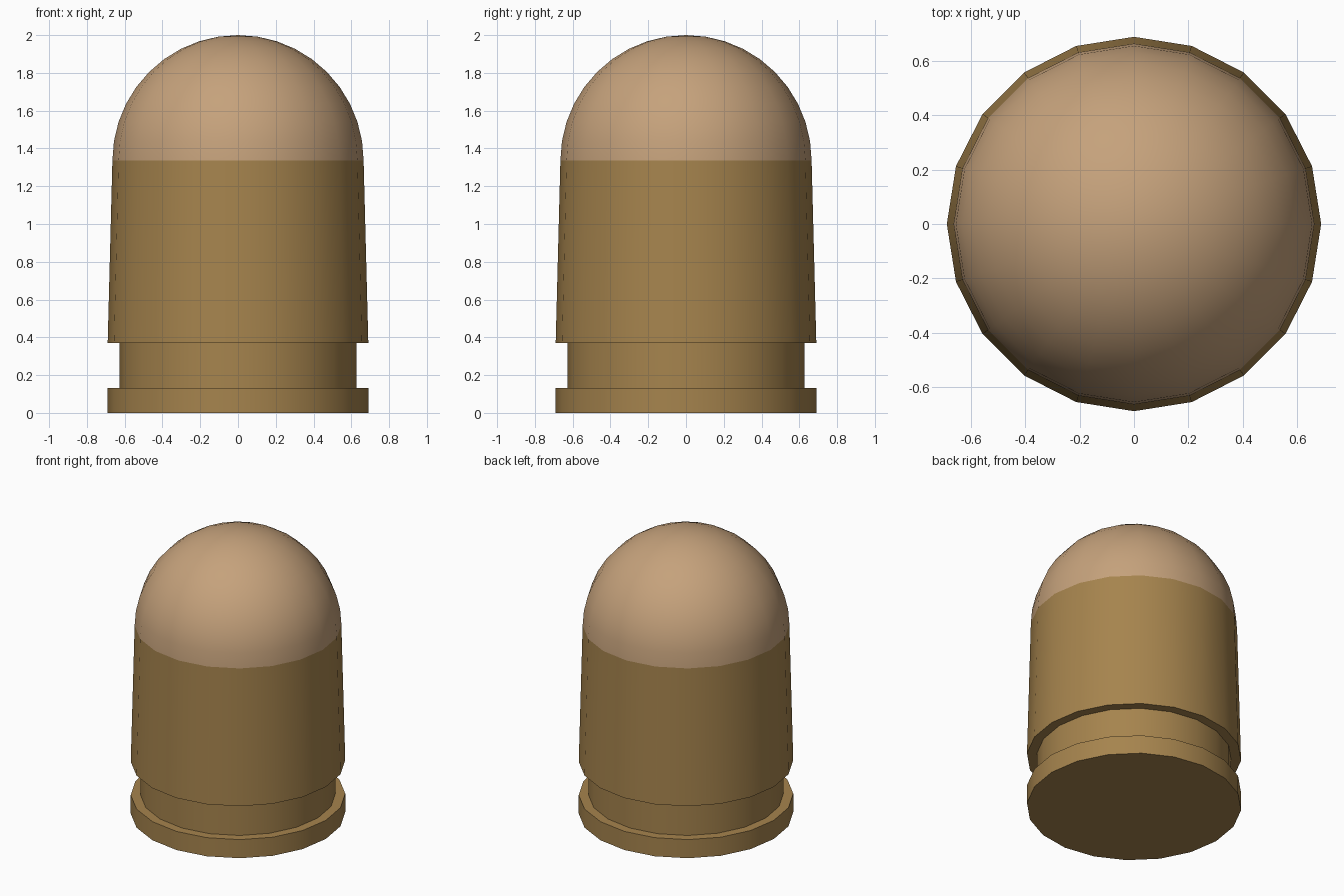
import bpy, bmesh
from math import sin, cos, pi, radians

if "Cube" in bpy.data.objects:
    bpy.data.objects.remove(bpy.data.objects["Cube"])

SIDES = 20


def material(name, color):
    mat = bpy.data.materials.new(name)
    mat.diffuse_color = color
    mat.use_nodes = True
    mat.node_tree.nodes["Principled BSDF"].inputs["Base Color"].default_value = mat.diffuse_color
    return mat


def lathe(name, profile, mat):
    """Spin (radius, z) points around z; radius 0 makes a pole."""
    bm = bmesh.new()
    rings = []
    for r, z in profile:
        n = 1 if r < 1e-6 else SIDES
        rings.append([bm.verts.new((r * cos(2 * pi * i / SIDES),
                                    r * sin(2 * pi * i / SIDES), z)) for i in range(n)])
    if len(rings[0]) > 1 and profile[0][1] == 0:
        bm.faces.new(rings[0][::-1])  # flat base
    for low, high in zip(rings, rings[1:]):
        for i in range(SIDES):
            j = (i + 1) % SIDES
            if len(high) == 1:
                bm.faces.new((low[i], low[j], high[0]))
            else:
                bm.faces.new((low[i], low[j], high[j], high[i]))
    mesh = bpy.data.meshes.new(name)
    bm.to_mesh(mesh)
    bm.free()
    mesh.materials.append(mat)
    obj = bpy.data.objects.new(name, mesh)
    bpy.context.collection.objects.link(obj)
    bpy.ops.object.select_all(action='DESELECT')
    obj.select_set(True)
    bpy.context.view_layer.objects.active = obj
    bpy.ops.object.shade_smooth_by_angle(angle=radians(30))
    return obj


brass = material("brass", (0.38, 0.23, 0.075, 1))
copper = material("copper", (0.56, 0.36, 0.20, 1))

# Casing: rim, extraction groove, slightly tapered wall
R, SEAM = 0.665, 1.335
lathe("casing", [(0.69, 0), (0.69, 0.132), (0.627, 0.132),
                 (0.627, 0.369), (0.69, 0.369), (R, SEAM)], brass)

# Rounded tip: hemisphere in ten rings
STEPS = 10
lathe("rounded_tip", [(R * cos(pi / 2 * k / STEPS), SEAM + R * sin(pi / 2 * k / STEPS))
                      for k in range(STEPS + 1)], copper)
